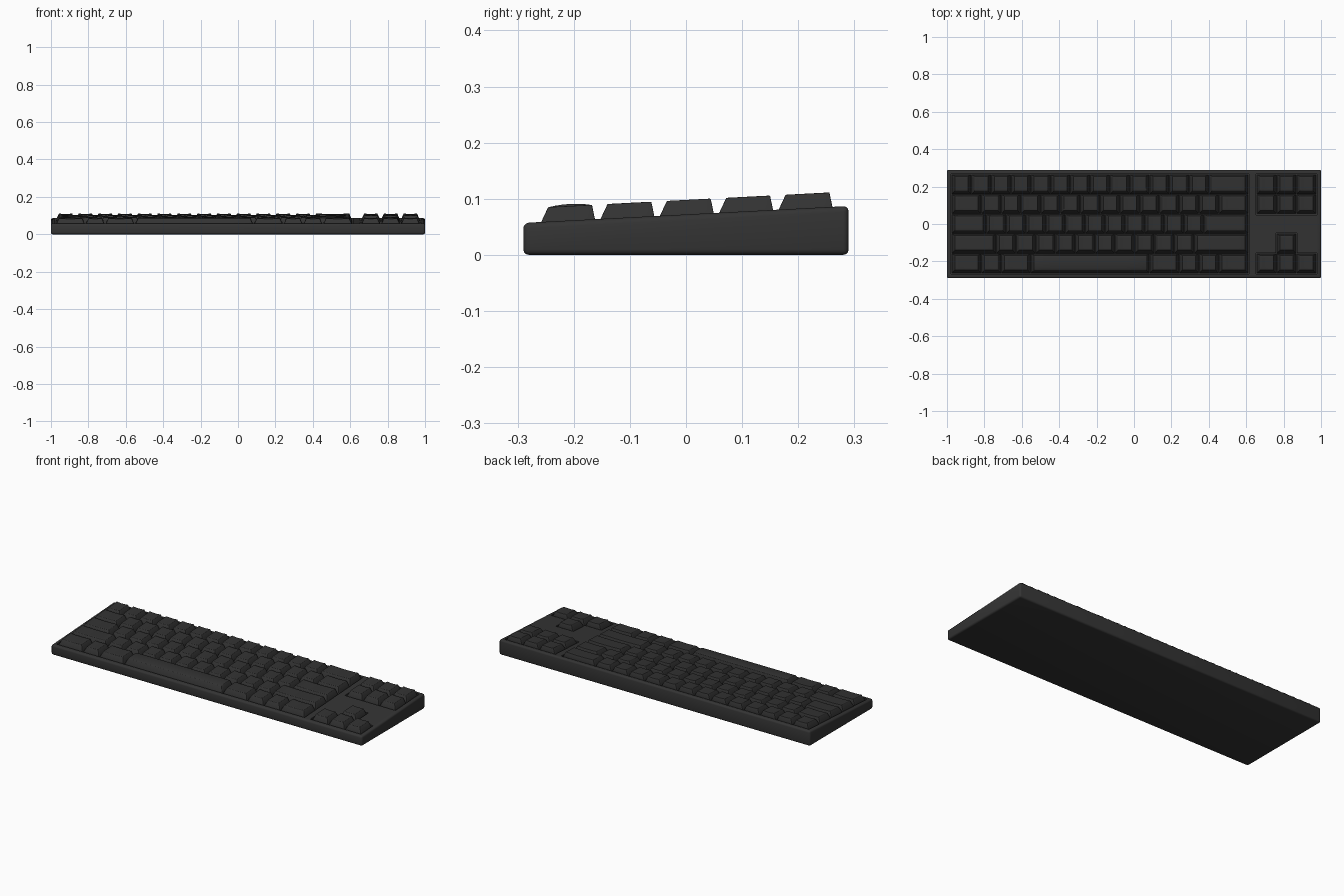
import bpy, bmesh, math

if "Cube" in bpy.data.objects:
    bpy.data.objects.remove(bpy.data.objects["Cube"])

U = 0.1058            # key pitch
X0 = -0.975           # left edge of main block
NX = 0.657            # left edge of the side cluster
SLOPE = 0.052


def deck(y):
    return 0.072 + SLOPE * y


def mat(name, v):
    m = bpy.data.materials.new(name)
    m.diffuse_color = (v, v, v, 1)
    m.use_nodes = True
    m.node_tree.nodes["Principled BSDF"].inputs["Base Color"].default_value = m.diffuse_color
    return m


case_mat = mat("charcoal case", 0.034)
key_mat = mat("charcoal keys", 0.032)


def make(name, bm, material):
    bmesh.ops.recalc_face_normals(bm, faces=bm.faces)
    me = bpy.data.meshes.new(name)
    bm.to_mesh(me)
    bm.free()
    me.materials.append(material)
    ob = bpy.data.objects.new(name, me)
    bpy.context.collection.objects.link(ob)
    return ob


def activate(ob):
    bpy.ops.object.select_all(action='DESELECT')
    ob.select_set(True)
    bpy.context.view_layer.objects.active = ob


def bevel(ob, width, segs):
    activate(ob)
    b = ob.modifiers.new("bevel", 'BEVEL')
    b.width, b.segments, b.limit_method = width, segs, 'ANGLE'
    b.angle_limit = math.radians(30)
    bpy.ops.object.modifier_apply(modifier=b.name)


def prism(name, poly, low, high):
    """Outline in plan, with bottom and top given as functions of y."""
    bm = bmesh.new()
    lo = [bm.verts.new((x, y, low(y))) for x, y in poly]
    hi = [bm.verts.new((x, y, high(y))) for x, y in poly]
    n = len(poly)
    bm.faces.new(lo)
    bm.faces.new(hi)
    for i in range(n):
        j = (i + 1) % n
        bm.faces.new((lo[i], lo[j], hi[j], hi[i]))
    return make(name, bm, case_mat)


def rect(x0, y0, x1, y1):
    return [(x0, y0), (x1, y0), (x1, y1), (x0, y1)]


# Wedge shaped case with rounded edges
case = prism("case", rect(-1, -0.29, 1, 0.29), lambda y: 0, deck)
bevel(case, 0.010, 3)

# Shallow wells around the key clusters
g = 0.004
h = 2.5 * U + g
mx = NX + 3 * U + g
wells = [
    rect(X0 - g, -h, X0 + 15 * U + g, h),
    rect(NX - g, 0.5 * U - g, mx, h),
    [(NX - g, -h), (mx, -h), (mx, -1.5 * U + g), (NX + 2 * U + g, -1.5 * U + g),
     (NX + 2 * U + g, -0.5 * U + g), (NX + U - g, -0.5 * U + g),
     (NX + U - g, -1.5 * U + g), (NX - g, -1.5 * U + g)],
]
for poly in wells:
    cutter = prism("well_cutter", poly, lambda y: deck(y) - 0.011, lambda y: deck(y) + 0.05)
    cutter.hide_render = True
    activate(case)
    m = case.modifiers.new("well", 'BOOLEAN')
    m.operation, m.object, m.solver = 'DIFFERENCE', cutter, 'EXACT'
    bpy.ops.object.modifier_apply(modifier=m.name)
    bpy.data.objects.remove(cutter)
activate(case)
bpy.ops.object.shade_smooth_by_angle(angle=math.radians(35))


def add_key(bm, x, y, units, convex=False):
    """Tapered keycap with a dished top, or a domed one for the long bar."""
    n = 6
    half = units * U / 2
    tx, bx = half - 0.0175, half - 0.001
    grid = []
    for j in range(n + 1):
        t = 2 * j / n - 1
        row = []
        for i in range(n + 1):
            s = 2 * i / n - 1
            z = 0.0255 + 0.004 * (1 - t * t) if convex else 0.026 - 0.0025 * (1 - s * s)
            py = y + 0.005 + 0.039 * t
            row.append(bm.verts.new((x + s * tx, py, deck(py) + z)))
        grid.append(row)
    for j in range(n):
        for i in range(n):
            bm.faces.new((grid[j][i], grid[j][i + 1], grid[j + 1][i + 1], grid[j + 1][i]))
    # skirt down into the well
    loop = [(i, 0) for i in range(n)] + [(n, j) for j in range(n)]
    loop += [(i, n) for i in range(n, 0, -1)] + [(0, j) for j in range(n, 0, -1)]
    base = []
    for i, j in loop:
        py = y + 0.0515 * (2 * j / n - 1)
        base.append(bm.verts.new((x + bx * (2 * i / n - 1), py, deck(py) - 0.0105)))
    k = len(loop)
    for a in range(k):
        b = (a + 1) % k
        (i, j), (p, q) = loop[a], loop[b]
        bm.faces.new((grid[j][i], base[a], base[b], grid[q][p]))
    bm.faces.new(base)


def key_row(name, x, row, widths):
    bm = bmesh.new()
    for w in widths:
        add_key(bm, x + w * U / 2, (2 - row) * U, w, w > 5)
        x += w * U
    ob = make(name, bm, key_mat)
    bevel(ob, 0.0015, 2)
    bpy.ops.object.shade_smooth_by_angle(angle=math.radians(35))


# Main block, back row to front row
key_row("number_row", X0, 0, [1] * 13 + [2])
key_row("upper_letter_row", X0, 1, [1.5] + [1] * 12 + [1.5])
key_row("home_letter_row", X0, 2, [1.75] + [1] * 11 + [2.25])
key_row("lower_letter_row", X0, 3, [2.25] + [1] * 10 + [2.75])
key_row("space_bar_row", X0, 4, [1.5, 1, 1.5, 6, 1.5, 1, 1, 1.5])

# Side cluster
key_row("navigation_keys_back", NX, 0, [1] * 3)
key_row("navigation_keys_front", NX, 1, [1] * 3)
key_row("up_arrow_key", NX + U, 3, [1])
key_row("arrow_keys", NX, 4, [1] * 3)
